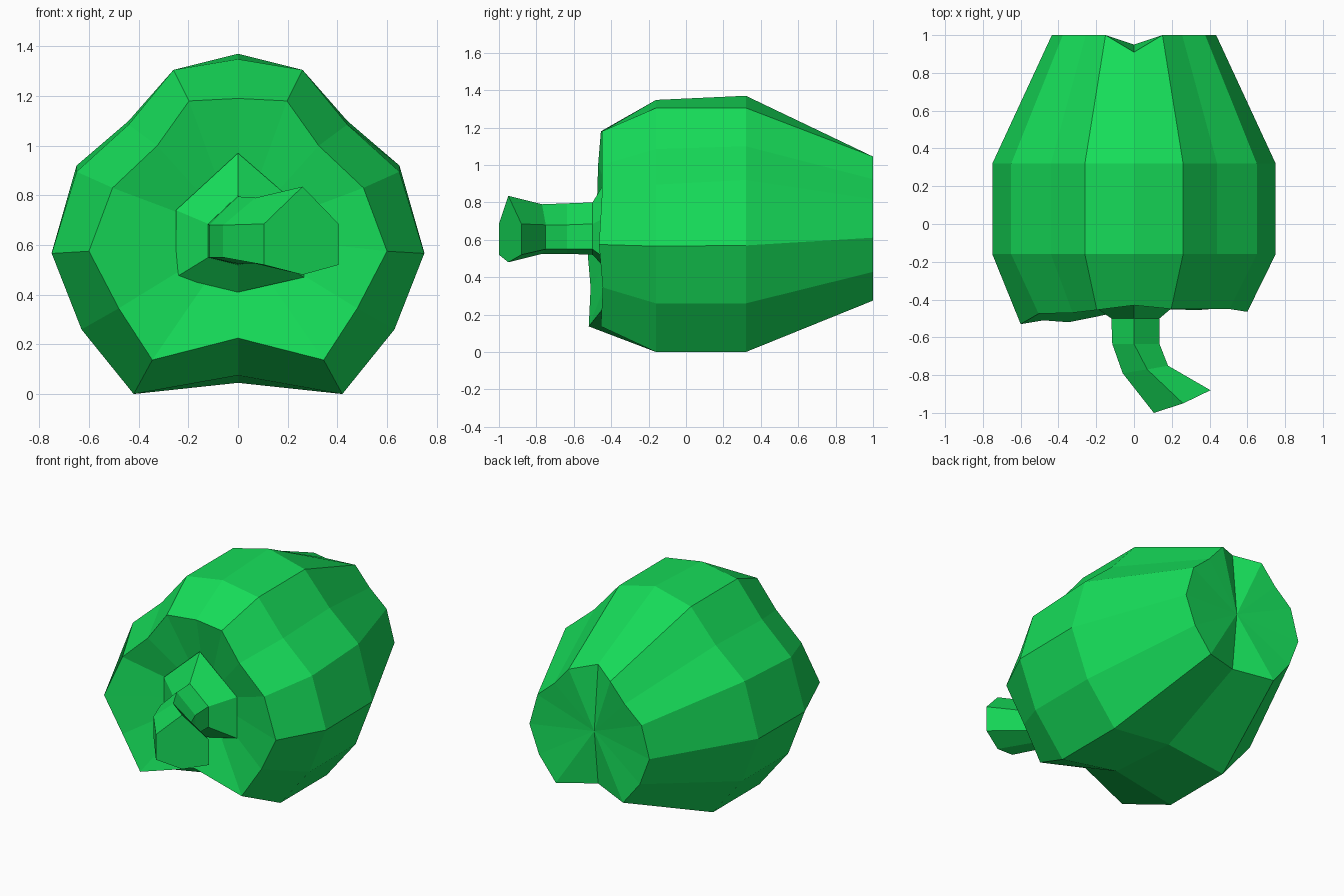
import bpy, bmesh

if "Cube" in bpy.data.objects:
    bpy.data.objects.remove(bpy.data.objects["Cube"])

def material(name, color):
    m = bpy.data.materials.new(name)
    m.diffuse_color = color
    m.use_nodes = True
    m.node_tree.nodes["Principled BSDF"].inputs["Base Color"].default_value = m.diffuse_color
    return m

green = material("pepper_green", (0.008, 0.72, 0.1, 1))

def loft(name, rings, start_pole=None, end_pole=None, cap_end=False):
    """Skin a list of closed rings; optionally fan each end to a pole."""
    bm = bmesh.new()
    loops = [[bm.verts.new(p) for p in r] for r in rings]
    n = len(loops[0])
    for a, b in zip(loops, loops[1:]):
        for i in range(n):
            j = (i + 1) % n
            bm.faces.new((a[i], a[j], b[j], b[i]))
    for loop, pole in ((loops[0], start_pole), (loops[-1], end_pole)):
        if pole:
            c = bm.verts.new(pole)
            for i in range(n):
                bm.faces.new((loop[i], loop[(i + 1) % n], c))
    if cap_end:
        bm.faces.new(loops[-1])
    bmesh.ops.recalc_face_normals(bm, faces=bm.faces)
    me = bpy.data.meshes.new(name)
    bm.to_mesh(me)
    bm.free()
    me.materials.append(green)
    ob = bpy.data.objects.new(name, me)
    bpy.context.collection.objects.link(ob)
    return ob

def mirrored(half, y_right, y_left=None):
    """Half outline (top centre to bottom centre) to a full 14-sided ring."""
    y_left = y_left or y_right
    right = [(x, y, z) for (x, z), y in zip(half, y_right)]
    left = [(-x, y, z) for (x, z), y in zip(half, y_left)]
    return right + left[-2:0:-1]

# Body: lobed cross-section, top groove to bottom groove
wide = [(0, 1.37), (.26, 1.305), (.44, 1.1), (.65, .92),
        (.75, .57), (.63, .26), (.42, 0), (0, .045)]
front = [(0, 1.19), (.197, 1.18), (.325, 1.0), (.505, .83),
         (.6, .575), (.48, .345), (.345, .137), (0, .225)]
shoulder = [(x, z - d) for (x, z), d in
            zip(wide, (.022, 0, .015, .025, .004, 0, 0, -.03))]
back = [(x * .58, .275 + z * .59) for x, z in wide]

body_rings = [
    mirrored(front, (-.43, -.45, -.45, -.45, -.465, -.445, -.455, -.45),
             (-.43, -.455, -.47, -.475, -.53, -.51, -.52, -.45)),
    mirrored(shoulder, [-.16] * 8),
    mirrored(wide, [.32] * 8),
    mirrored(back, [.91] + [1] * 6 + [.91]),
]
loft("pepper_body", body_rings, (0, -.32, .64), (0, .95, .66))

# Calyx and bent stem: six-sided rings, tip flares and turns sideways
def stem_ring(xs, ys, zs):
    xl, xc, xr = xs
    yl, yc, yr = ys
    top, up, low, bottom = zs
    return [(xc, yc, top), (xr, yr, up), (xr, yr, low),
            (xc, yc, bottom), (xl, yl, low), (xl, yl, up)]

stem_rings = [
    stem_ring((-.2, 0, .2), (-.34,) * 3, (.9, .72, .5, .45)),
    stem_ring((-.25, 0, .265), (-.41, -.395, -.39), (.97, .74, .47, .41)),
    stem_ring((-.12, 0, .135), (-.5,) * 3, (.8, .685, .55, .52)),
    stem_ring((-.115, 0, .135), (-.635,) * 3, (.795, .68, .55, .525)),
    stem_ring((-.06, .07, .18), (-.79, -.77, -.75), (.79, .68, .55, .525)),
    stem_ring((.105, .26, .405), (-1, -.95, -.88), (.835, .685, .52, .48)),
]
loft("pepper_stem", stem_rings, cap_end=True)
